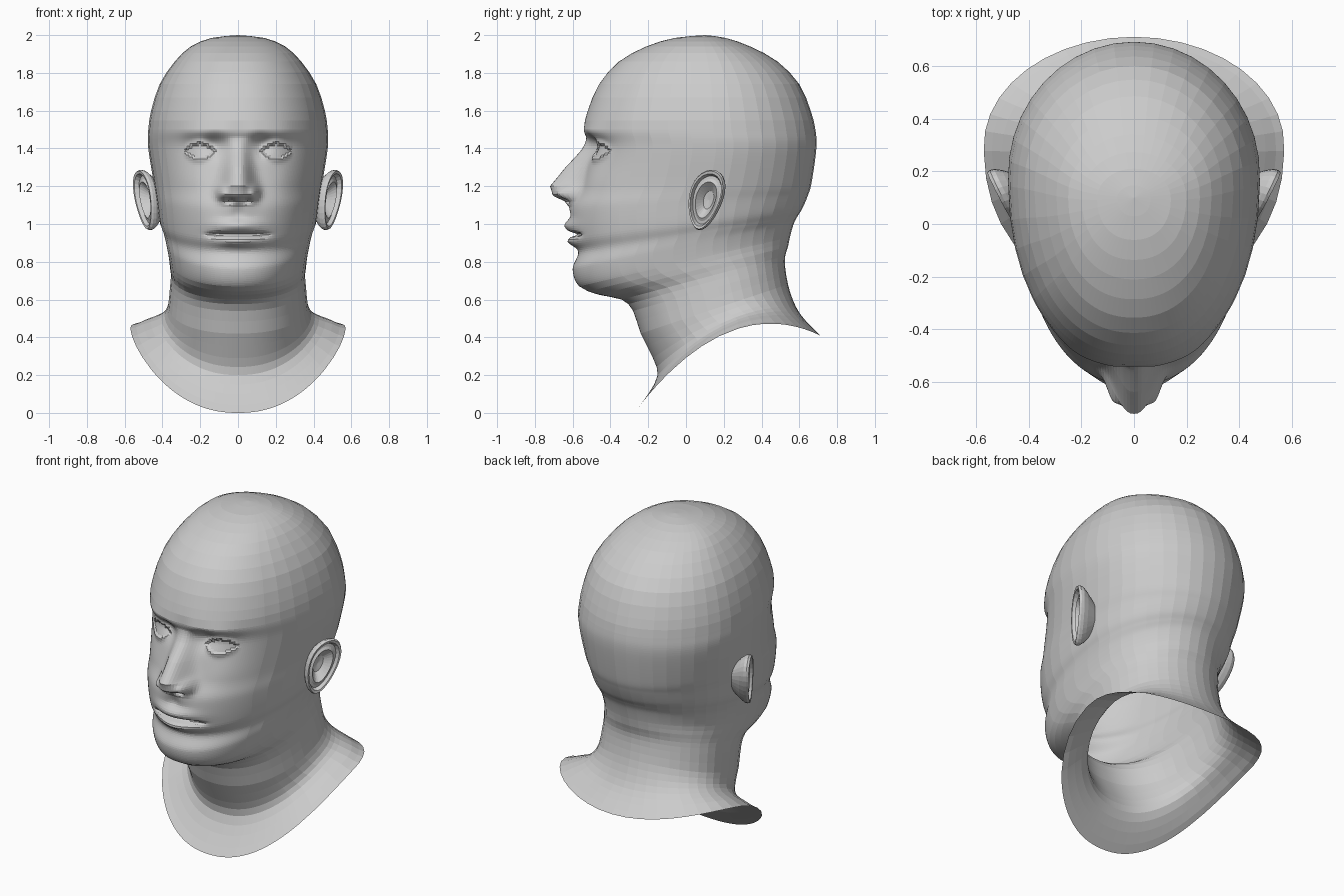
import bpy
import bmesh
from math import sin, cos, radians, pi, exp

if "Cube" in bpy.data.objects:
    bpy.data.objects.remove(bpy.data.objects["Cube"])

clay = bpy.data.materials.new("clay_grey")
clay.use_nodes = True
clay.diffuse_color = (0.6, 0.6, 0.6, 1)
clay.node_tree.nodes["Principled BSDF"].inputs["Base Color"].default_value = (0.6, 0.6, 0.6, 1)

# Ring stations, crown to collar: front z, front y, back z, back y, half width
STATIONS = [
    (2.0, .1, 2.0, .1, 0),
    (1.985, -.06, 1.985, .21, .14),
    (1.94, -.21, 1.94, .34, .25),
    (1.86, -.355, 1.86, .485, .335),
    (1.74, -.46, 1.74, .6, .415),
    (1.6, -.52, 1.6, .66, .46),
    (1.5, -.54, 1.5, .685, .475),
    (1.4, -.515, 1.4, .69, .475),
    (1.2, -.56, 1.22, .665, .445),
    (1.08, -.61, 1.15, .645, .43),
    (.93, -.6, 1.08, .615, .415),
    (.85, -.57, 1.04, .59, .395),
    (.76, -.6, 1.0, .57, .38),
    (.67, -.565, .93, .55, .365),
    (.625, -.46, .88, .54, .36),
    (.6, -.34, .83, .525, .355),
    (.54, -.28, .77, .525, .36),
    (.42, -.24, .68, .54, .37),
    (.29, -.175, .6, .565, .39),
    (.2, -.15, .53, .6, .43),
    (.1, -.2, .47, .65, .5),
    (0, -.275, .41, .71, .57),
]
COLLAR_START = 17
# Nose bridge: height and how far it stands out of the face
NOSE = [(1.04, 0), (1.09, .015), (1.12, .045), (1.15, .125), (1.2, .16),
        (1.3, .105), (1.39, .04), (1.46, 0)]


def bell(v, centre, width, power=2):
    return exp(-abs((v - centre) / width) ** power)


def ramp(table, v):
    for (a, p), (b, q) in zip(table, table[1:]):
        if a <= v <= b:
            return p + (q - p) * (v - a) / (b - a)
    return 0


def catmull(i, t):
    last = len(STATIONS) - 1
    quad = [STATIONS[min(max(i + k, 0), last)] for k in (-1, 0, 1, 2)]
    return [b + t / 2 * (c - a + t * (2 * a - 5 * b + 4 * c - d + t * (3 * (b - c) + d - a)))
            for a, b, c, d in zip(*quad)]


def face_relief(x, z):
    """Distance the face stands forward of the plain skull."""
    x = abs(x)
    # nose and its wings
    width = .05 + .035 * min(max((1.42 - z) / .25, 0), 1)
    out = ramp(NOSE, z) * bell(x, 0, width, 2.6)
    out += .05 * bell(x, .085, .028) * bell(z, 1.165, .035)
    out -= .03 * bell(x, .045, .02) * bell(z, 1.125, .014)
    # brow, eye socket and cheek
    out += .014 * bell(x, .17, .12, 4) * bell(z, 1.49, .04)
    out -= .032 * bell(x, .12, .055) * bell(z, 1.42, .06)
    out -= .012 * bell(x, .21, .09) * bell(z, 1.42, .06)
    out += .012 * bell(x, .25, .1) * bell(z, 1.22, .1)
    # almond eye with raised lids
    q = ((x - .203) / .083) ** 2
    if q < 1:
        dz = z - 1.385
        edge = (.042 if dz > 0 else .036) * (1 - q)
        if abs(dz) < edge:
            out += .012 * (1 - q) - .008
        else:
            out += .016 * bell(abs(dz), edge, .022) * (1 - q) ** .5
    # lips, mouth line and groove over the chin
    out += .035 * bell(x, 0, .12) * bell(z, .99, .035)
    out += .034 * bell(x, 0, .11) * bell(z, .905, .027)
    out -= .04 * bell(x, 0, .155, 6) * bell(z, .945, .011)
    out -= .01 * bell(x, 0, .035) * bell(z, 1.06, .035)
    return out


def ring_point(ring, angle, lift):
    zf, yf, zb, yb, half = ring
    s, c = sin(angle), cos(angle)
    power = 2 / 2.2 if c > 0 else 1
    mid = yf + .58 * (yb - yf)
    reach = abs(c) ** power
    x = half * abs(s) ** power * (1 if s > 0 else -1)
    y = mid - (mid - yf) * reach if c > 0 else mid + (yb - mid) * reach
    f = (y - yf) / max(yb - yf, .0001)
    z = zf + (zb - zf) * f + lift * 4 * f * (1 - f)
    if c > 0:
        y -= face_relief(x, z)
    return x, y, z


def finish(bm, name):
    bmesh.ops.remove_doubles(bm, verts=bm.verts, dist=.0002)
    mesh = bpy.data.meshes.new(name)
    bm.to_mesh(mesh)
    bm.free()
    mesh.materials.append(clay)
    obj = bpy.data.objects.new(name, mesh)
    bpy.context.collection.objects.link(obj)
    return obj


def loft(rows):
    bm = bmesh.new()
    grid = [[bm.verts.new(p) for p in row] for row in rows]
    for top, low in zip(grid, grid[1:]):
        for j in range(len(top)):
            k = (j + 1) % len(top)
            bm.faces.new((top[j], low[j], low[k], top[k]))
    return bm


# Head, neck and collar in one open skin: fine on the face, coarse behind
FINE, COARSE, SPLIT = 40, 14, 52
angles = [radians(SPLIT * j / FINE) for j in range(-FINE, FINE)]
angles += [radians(SPLIT + (360 - 2 * SPLIT) * j / (2 * COARSE)) for j in range(2 * COARSE)]
rows = []
for i in range(len(STATIONS) - 1):
    z_top, z_low = STATIONS[i][0], STATIONS[i + 1][0]
    on_face = z_low > .65 and z_top < 1.55
    steps = round((z_top - z_low) / .01) if on_face else 2
    for k in range(steps):
        t = k / steps
        lift = .22 * max(i + t - COLLAR_START, 0) / 4
        rows.append([ring_point(catmull(i, t), a, lift) for a in angles])
rows.append([ring_point(STATIONS[-1], a, .22) for a in angles])
finish(loft(rows), "head_and_neck")

# Ears: a dished oval from its root, over the rim and into the bowl
EAR_SECTION = [(.5, -.08), (.85, -.035), (.98, -.012), (1, .004), (.96, .016), (.87, .014),
               (.8, -.006), (.7, -.004), (.6, .004), (.48, -.012), (.3, -.035), (0, -.04)]
EAR_SIDES = 28


def ear_point(side, scale, out, angle):
    v = .16 * sin(angle) * scale
    u = .088 * (1 + 1.5 * v) * cos(angle) * scale
    x = .488 + .5 * u + .15 * v + out
    return side * x, .105 + u + .2 * v - .4 * out, 1.127 + v


for side, name in ((1, "left_ear"), (-1, "right_ear")):
    ear_rows = [[ear_point(side, scale, out, 2 * pi * j / EAR_SIDES) for j in range(EAR_SIDES)]
                for scale, out in EAR_SECTION]
    ear = loft(ear_rows)
    if side > 0:
        bmesh.ops.reverse_faces(ear, faces=ear.faces)
    finish(ear, name)
